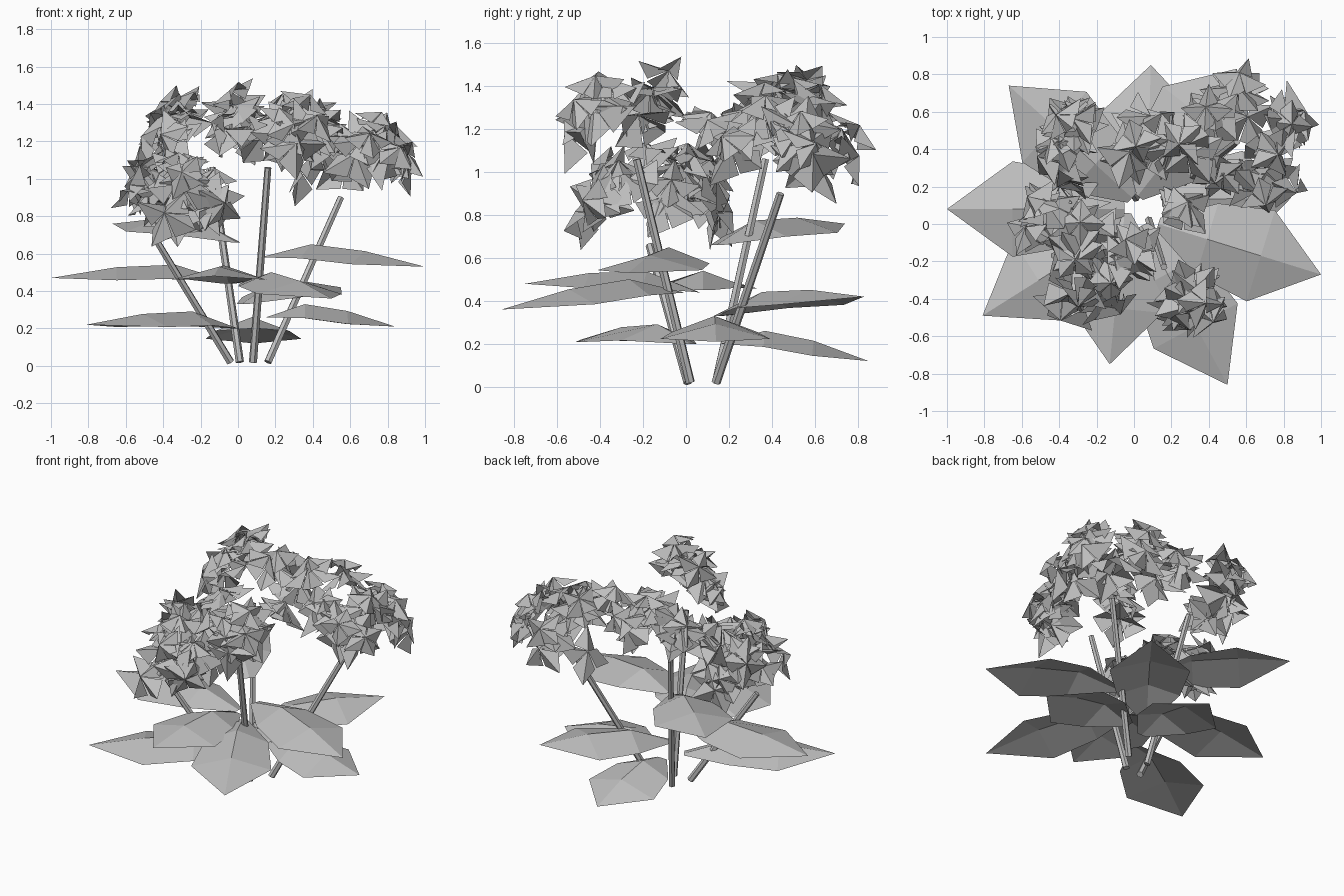
import bpy, bmesh, math, random
from mathutils import Vector, Matrix

if "Cube" in bpy.data.objects:
    bpy.data.objects.remove(bpy.data.objects["Cube"])

random.seed(5)
grey = bpy.data.materials.new("plain_grey")
grey.diffuse_color = (0.52, 0.52, 0.52, 1)
grey.use_nodes = True
grey.node_tree.nodes["Principled BSDF"].inputs["Base Color"].default_value = grey.diffuse_color


def finish(name, bm):
    mesh = bpy.data.meshes.new(name)
    bm.to_mesh(mesh)
    bm.free()
    mesh.materials.append(grey)
    obj = bpy.data.objects.new(name, mesh)
    bpy.context.collection.objects.link(obj)
    return obj


def add_stem(name, a, b, radius=0.022):
    a, b = Vector(a), Vector(b)
    bm = bmesh.new()
    bmesh.ops.create_cone(bm, cap_ends=True, segments=6, radius1=radius,
                          radius2=radius * 0.85, depth=(b - a).length)
    turn = (b - a).to_track_quat('Z', 'Y').to_matrix().to_4x4()
    bm.transform(Matrix.Translation((a + b) / 2) @ turn)
    finish(name, bm)


def add_leaf(name, base, tip):
    # Folded blade: raised midrib with two cross rows, pointed at the tip
    base, tip = Vector(base), Vector(tip)
    along = tip - base
    side = Vector((-along.y, along.x, 0)).normalized()
    bm = bmesh.new()
    rows = []
    for t, w, rise, edge in ((0, 0.035, 0, 0), (0.3, 0.20, 0.085, 0.01),
                             (0.63, 0.255, 0.065, -0.005)):
        c = base + along * t
        rows.append([bm.verts.new(c + side * w * s + Vector((0, 0, edge if s else rise)))
                     for s in (-1, 0, 1)])
    for lo, hi in zip(rows, rows[1:]):
        for i in (0, 1):
            bm.faces.new((lo[i], lo[i + 1], hi[i + 1], hi[i]))
    end = bm.verts.new(tip)
    for i in (0, 1):
        bm.faces.new((rows[-1][i], rows[-1][i + 1], end))
    finish(name, bm)


def add_floret(bm, centre, normal, r):
    # Four broad petals, each a kite folded along its middle, drooping like an umbrella
    turn = normal.to_track_quat('Z', 'Y').to_matrix()
    spin = random.uniform(0, math.tau)

    def put(radius, ang, h):
        p = Vector((radius * math.cos(ang), radius * math.sin(ang), h))
        return bm.verts.new(centre + turn @ p)

    hub = put(0, 0, 0.25 * r)
    for k in range(4):
        a = spin + k * math.tau / 4
        tip = put(r * random.uniform(0.95, 1.2), a, random.uniform(-0.5, 0.15) * r)
        for s in (-1, 1):
            edge = put(0.62 * r, a + s * 0.74, random.uniform(-0.45, -0.2) * r)
            bm.faces.new((hub, tip, edge) if s > 0 else (hub, edge, tip))


def jitter(amount):
    return Vector([random.uniform(-amount, amount) for _ in range(3)])


# Stems
stems = {
    "left": ((-0.04, 0.01, 0.02), (-0.43, -0.17, 0.66)),
    "back": ((0.01, 0.14, 0.02), (-0.14, 0.37, 1.06)),
    "front": ((0.08, 0.02, 0.02), (0.16, -0.23, 1.06)),
    "right": ((0.16, 0.14, 0.02), (0.55, 0.44, 0.90)),
}
for key, (a, b) in stems.items():
    add_stem(key + "_stem", a, b)

# Leaves
leaves = [
    ((-0.05, 0.08, 0.45), (-1.0, 0.08, 0.47)),
    ((0.13, 0.00, 0.58), (1.0, -0.27, 0.53)),
    ((0.00, 0.02, 0.20), (-0.81, -0.49, 0.22)),
    ((0.15, 0.13, 0.26), (0.84, 0.14, 0.21)),
    ((0.07, 0.16, 0.20), (0.09, 0.85, 0.12)),
    ((-0.01, 0.14, 0.66), (-0.67, 0.74, 0.76)),
    ((0.02, 0.15, 0.33), (0.55, 0.83, 0.42)),
    ((0.04, -0.01, 0.44), (0.50, -0.86, 0.36)),
    ((-0.05, 0.06, 0.44), (-0.13, -0.75, 0.48)),
]
for i, (a, b) in enumerate(leaves):
    add_leaf("leaf_%d" % (i + 1), a, b)

# Flower heads: clusters of florets facing away from the head's core
heads = {
    "left": ((-0.32, -0.12, 0.72), [
        (-0.51, 0.10, 1.03), (-0.52, -0.03, 0.92), (-0.30, -0.20, 1.07),
        (-0.32, 0.00, 1.04), (-0.14, -0.28, 0.98), (-0.12, -0.44, 0.88),
        (-0.32, -0.38, 0.97), (-0.36, 0.14, 0.87), (-0.12, -0.08, 0.90)]),
    "back": ((-0.13, 0.40, 1.00), [
        (-0.36, 0.57, 1.37), (-0.31, 0.53, 1.38), (-0.42, 0.42, 1.28),
        (0.09, 0.58, 1.27), (0.14, 0.42, 1.24), (-0.01, 0.40, 1.37),
        (-0.38, 0.24, 1.19)]),
    "front": ((0.16, -0.20, 0.98), [
        (0.34, -0.38, 1.39), (0.30, -0.44, 1.33), (0.38, -0.46, 1.29),
        (0.30, -0.50, 1.23), (-0.03, -0.13, 1.39), (-0.08, -0.19, 1.26),
        (0.26, 0.10, 1.26)]),
    "right": ((0.52, 0.42, 0.92), [
        (0.42, 0.60, 1.34), (0.28, 0.40, 1.38), (0.56, 0.74, 1.20),
        (0.74, 0.36, 1.27), (0.82, 0.55, 1.21), (0.85, 0.58, 1.12),
        (0.66, 0.17, 1.17), (0.45, 0.25, 1.26), (0.80, 0.21, 1.13)]),
}
for key, (core, spots) in heads.items():
    bm = bmesh.new()
    for spot in spots:
        p = Vector(spot)
        out = (p - Vector(core)).normalized()
        for k in range(3):
            n = (out + jitter(0.45)).normalized()
            add_floret(bm, p + jitter(0.035) + out * (k - 1) * 0.035, n, 0.17 - 0.02 * k)
    finish(key + "_flower_head", bm)

# Hanging outer florets
bm = bmesh.new()
for p, n in (((0.35, 0.60, 1.02), (-0.5, 0.3, 0.7)), ((0.57, 0.77, 1.06), (0.1, 0.9, 0.4)),
             ((-0.38, -0.48, 0.80), (-0.3, -0.8, 0.4)), ((-0.36, 0.18, 0.80), (-0.3, 0.9, 0.3)),
             ((-0.48, 0.36, 1.21), (-0.9, 0.0, 0.4)), ((0.60, 0.56, 1.08), (0.2, 0.3, 0.9)),
             ((0.89, 0.58, 1.07), (0.9, 0.3, 0.3)), ((0.30, -0.53, 1.18), (0.3, -0.9, 0.2))):
    add_floret(bm, Vector(p), Vector(n), 0.17)
finish("outer_florets", bm)
